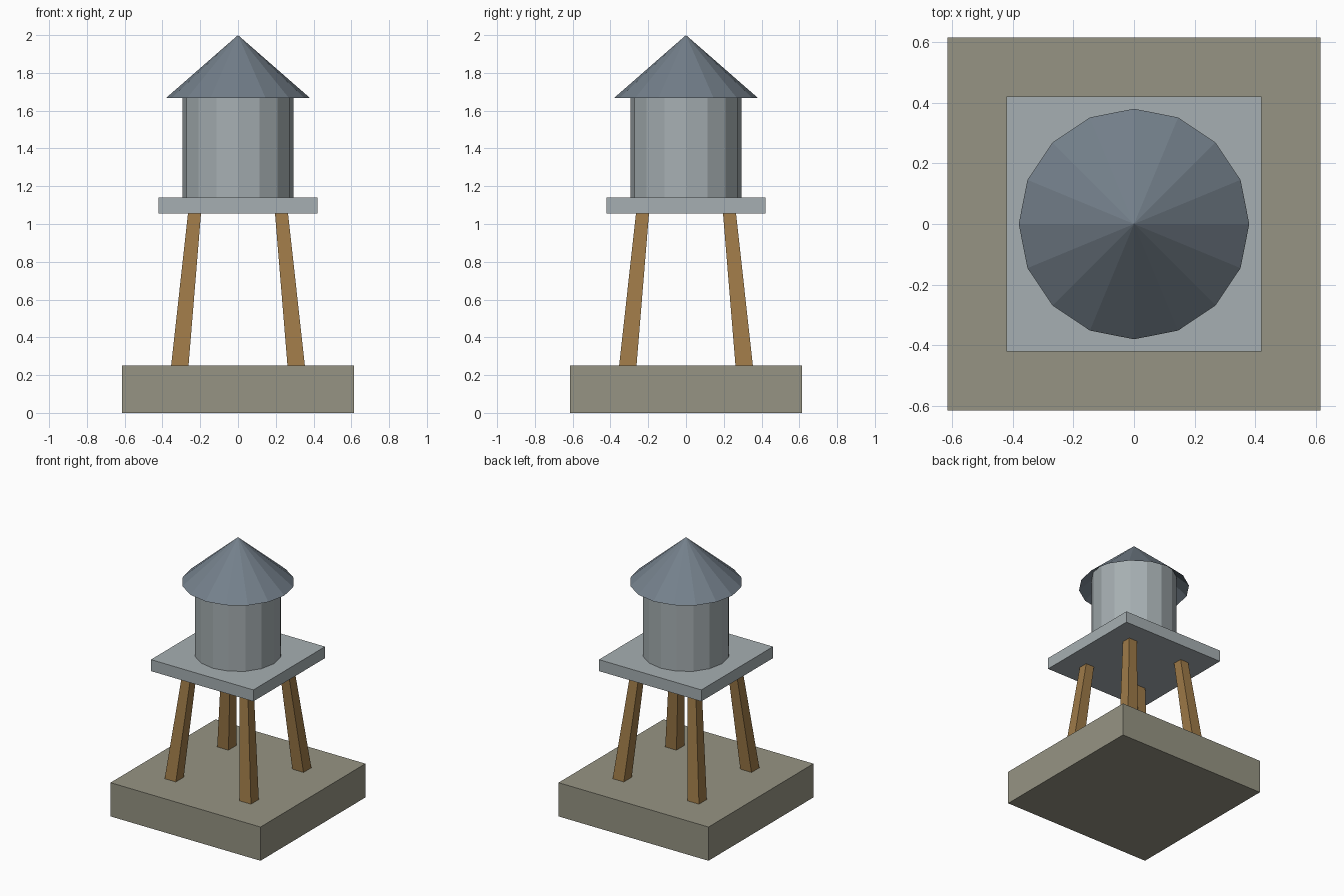
import bpy, bmesh, math

if "Cube" in bpy.data.objects:
    bpy.data.objects.remove(bpy.data.objects["Cube"])


def material(name, rgb):
    m = bpy.data.materials.new(name)
    lin = [((c / 255 + 0.055) / 1.055) ** 2.4 for c in rgb]
    m.diffuse_color = (*lin, 1)
    m.use_nodes = True
    m.node_tree.nodes["Principled BSDF"].inputs["Base Color"].default_value = m.diffuse_color
    return m


stone = material("stone", (150, 148, 131))
metal = material("pale metal", (166, 175, 178))
slate = material("slate roof", (116, 128, 139))
wood = material("wood", (158, 122, 72))


def add_object(name, bm, mat):
    bmesh.ops.recalc_face_normals(bm, faces=bm.faces[:])
    mesh = bpy.data.meshes.new(name)
    bm.to_mesh(mesh)
    bm.free()
    mesh.materials.append(mat)
    obj = bpy.data.objects.new(name, mesh)
    bpy.context.collection.objects.link(obj)
    return obj


def prism(name, z0, rect0, z1, rect1, mat):
    """Six-sided block between two squares, each given as (x0, x1, y0, y1)."""
    bm = bmesh.new()
    rings = []
    for z, (x0, x1, y0, y1) in ((z0, rect0), (z1, rect1)):
        rings.append([bm.verts.new((x, y, z)) for x, y in
                      ((x0, y0), (x1, y0), (x1, y1), (x0, y1))])
    low, high = rings
    bm.faces.new(low[::-1])
    bm.faces.new(high)
    for i in range(4):
        j = (i + 1) % 4
        bm.faces.new((low[i], low[j], high[j], high[i]))
    return add_object(name, bm, mat)


def slab(name, half, z0, z1, mat):
    rect = (-half, half, -half, half)
    return prism(name, z0, rect, z1, rect, mat)


SIDES = 16


def ring(bm, radius, z):
    return [bm.verts.new((radius * math.cos(a), radius * math.sin(a), z))
            for a in (2 * math.pi * i / SIDES for i in range(SIDES))]


# Base and platform
slab("base", 0.615, 0, 0.25, stone)
slab("platform", 0.42, 1.055, 1.14, metal)

# Four tapered legs leaning inward
for sx, side in ((-1, "left"), (1, "right")):
    for sy, end in ((-1, "front"), (1, "back")):
        def corner(a, b):
            return (*sorted((sx * a, sx * b)), *sorted((sy * a, sy * b)))
        prism(f"{end}_{side}_leg", 0.25, corner(0.262, 0.354),
              1.055, corner(0.196, 0.265), wood)

# Tank wall, running up inside the roof
bm = bmesh.new()
low, high = ring(bm, 0.294, 1.14), ring(bm, 0.294, 1.74)
for i in range(SIDES):
    j = (i + 1) % SIDES
    bm.faces.new((low[i], low[j], high[j], high[i]))
add_object("tank", bm, metal)

# Conical roof, open underneath
bm = bmesh.new()
rim = ring(bm, 0.38, 1.668)
tip = bm.verts.new((0, 0, 2))
for i in range(SIDES):
    bm.faces.new((rim[i], rim[(i + 1) % SIDES], tip))
add_object("roof", bm, slate)
